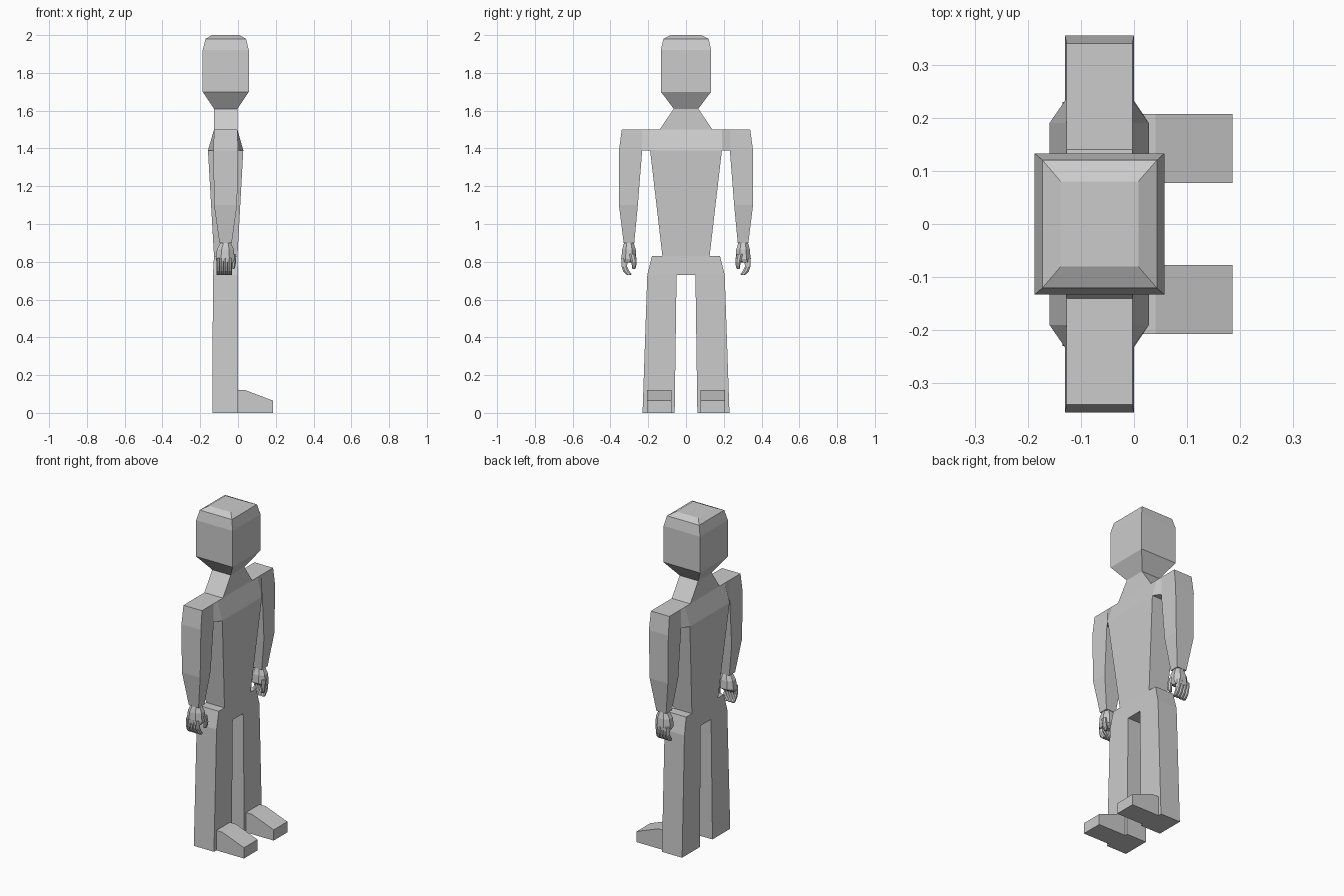
import bpy, bmesh

if "Cube" in bpy.data.objects:
    bpy.data.objects.remove(bpy.data.objects["Cube"])


def rect(z, x0, x1, y0, y1):
    return [(x0, y0, z), (x1, y0, z), (x1, y1, z), (x0, y1, z)]


def octo(z, x0, x1, y0, y1, c=0.28):
    """Rectangle with cut corners, for the rounded hand parts."""
    dx, dy = (x1 - x0) * c, (y1 - y0) * c
    return [(x0 + dx, y0, z), (x1 - dx, y0, z), (x1, y0 + dy, z), (x1, y1 - dy, z),
            (x1 - dx, y1, z), (x0 + dx, y1, z), (x0, y1 - dy, z), (x0, y0 + dy, z)]


def loft(name, rings, start=False, end=False, skip=(), mirror=True):
    """Join rings of points with flat faces; skip holds (ring, side) pairs."""
    bm = bmesh.new()
    vs = [[bm.verts.new(p) for p in r] for r in rings]
    n = len(rings[0])
    for i in range(len(vs) - 1):
        for j in range(n):
            if (i, j) not in skip:
                k = (j + 1) % n
                bm.faces.new((vs[i][j], vs[i][k], vs[i + 1][k], vs[i + 1][j]))
    if start:
        bm.faces.new(vs[0][::-1])
    if end:
        bm.faces.new(vs[-1])
    loose = [v for v in bm.verts if not v.link_faces]
    bmesh.ops.delete(bm, geom=loose, context='VERTS')
    bmesh.ops.recalc_face_normals(bm, faces=bm.faces)
    me = bpy.data.meshes.new(name)
    bm.to_mesh(me)
    bm.free()
    ob = bpy.data.objects.new(name, me)
    bpy.context.collection.objects.link(ob)
    if mirror:
        m = ob.modifiers.new("Mirror", 'MIRROR')
        m.use_axis = (False, True, False)
    return ob


# Hips, torso, neck and head as one stack of rectangles
profile = [
    (0.73, -0.133, 0.0, 0.205), (0.83, -0.127, -0.003, 0.18),
    (0.83, -0.127, -0.003, 0.125), (1.39, -0.159, 0.028, 0.19),
    (1.50, -0.127, -0.003, 0.19), (1.50, -0.127, -0.003, 0.14),
    (1.61, -0.127, -0.003, 0.065), (1.70, -0.187, 0.057, 0.133),
    (1.92, -0.187, 0.057, 0.133), (1.98, -0.172, 0.043, 0.12),
    (2.00, -0.138, 0.008, 0.08)]
loft("body_and_head", [rect(z, a, b, -w, w) for z, a, b, w in profile], end=True,
     skip={(1, 1), (1, 3), (4, 1), (4, 3), (3, 0), (3, 2)}, mirror=False)

# Legs, with half of the crotch face on each
loft("leg", [rect(0, -0.135, 0.0, 0.06, 0.23), rect(0.73, -0.133, 0.0, 0.05, 0.205),
             rect(0.73, -0.133, 0.0, 0.0, 0.205)],
     start=True, skip={(1, 1), (1, 2), (1, 3)})

# Feet, wedge profile along x
loft("foot", [[(x, 0.077, 0), (x, 0.207, 0), (x, 0.207, h), (x, 0.077, h)]
              for x, h in ((0, 0.12), (0.04, 0.12), (0.185, 0.065))], end=True)

# Shoulders, running sideways out of the chest
loft("shoulder", [[(a, yb, 1.39), (b, yb, 1.39), (-0.003, yt, 1.5), (-0.127, yt, 1.5)]
                  for a, b, yb, yt in ((-0.159, 0.028, 0.19, 0.19),
                                       (-0.13, 0.0, 0.232, 0.232),
                                       (-0.13, 0.0, 0.355, 0.34))],
     end=True, skip={(1, 0)})

# Arms
loft("arm", [rect(0.9, -0.098, -0.033, 0.274, 0.33), rect(1.1, -0.127, -0.005, 0.255, 0.355),
             rect(1.39, -0.13, 0.0, 0.232, 0.355)], start=True)

# Hands: palm, four curled fingers and a thumb
loft("palm", [octo(0.9, -0.093, -0.037, 0.277, 0.328), octo(0.865, -0.112, -0.022, 0.266, 0.338),
              octo(0.815, -0.118, -0.018, 0.263, 0.342), octo(0.795, -0.112, -0.026, 0.29, 0.34)],
     start=True, end=True)
for i in range(4):
    x = -0.115 + i * 0.021
    loft("finger", [octo(z, x, x + 0.021, a, b) for z, a, b in
                    ((0.82, 0.308, 0.343), (0.775, 0.312, 0.341), (0.75, 0.300, 0.333),
                     (0.735, 0.288, 0.318), (0.73, 0.292, 0.31))], start=True, end=True)
loft("thumb", [octo(0.84, -0.034, -0.014, 0.268, 0.30), octo(0.80, -0.034, -0.010, 0.261, 0.29),
               octo(0.775, -0.036, -0.014, 0.264, 0.286), octo(0.762, -0.036, -0.020, 0.27, 0.284)],
     start=True, end=True)
